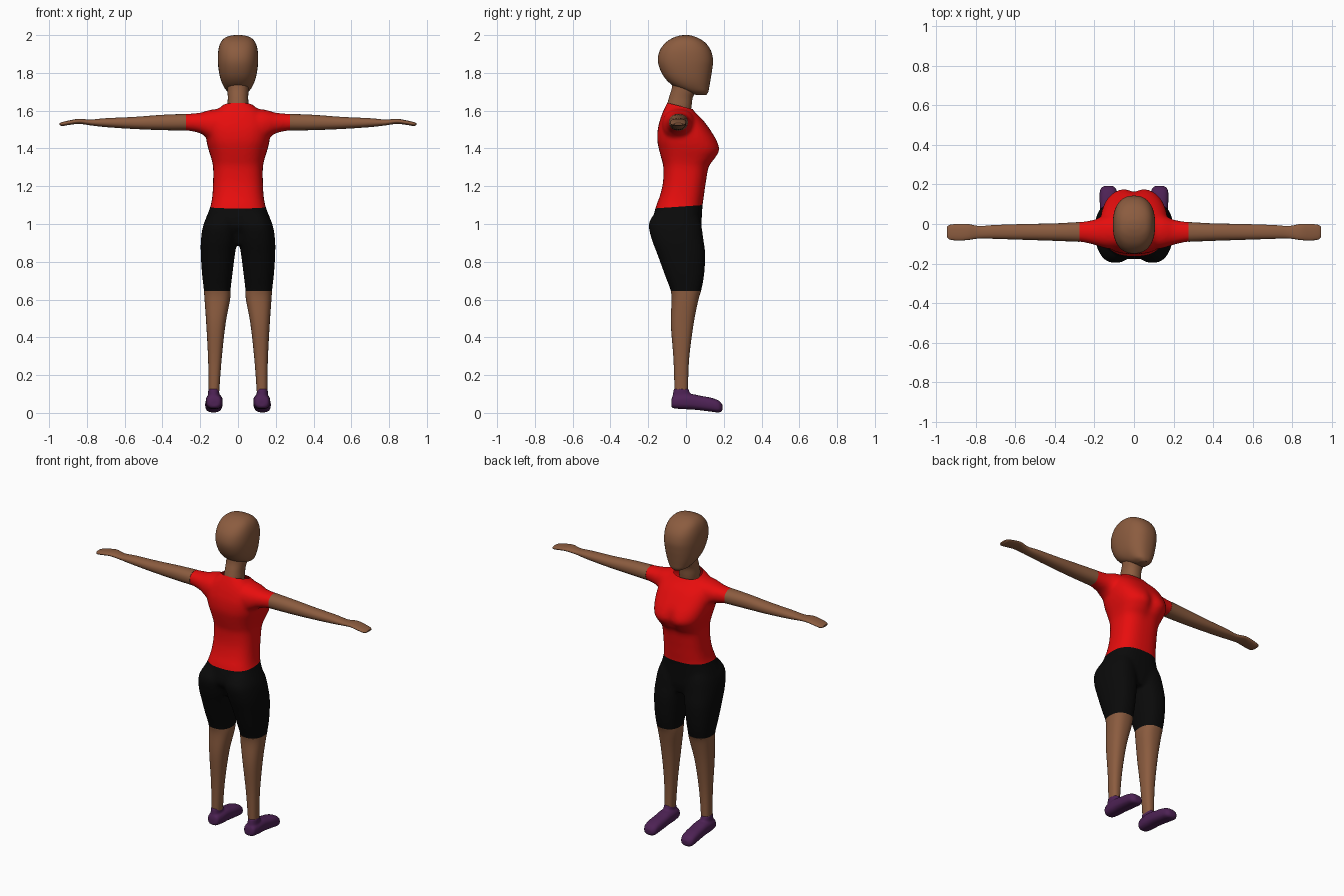
import bpy, bmesh, math
from mathutils import Vector

if "Cube" in bpy.data.objects:
    bpy.data.objects.remove(bpy.data.objects["Cube"])


def material(name, rgb):
    m = bpy.data.materials.new(name)
    m.diffuse_color = (*rgb, 1)
    m.use_nodes = True
    m.node_tree.nodes["Principled BSDF"].inputs["Base Color"].default_value = m.diffuse_color
    return m


SKIN = material("brown skin", (0.26, 0.107, 0.05))
RED = material("red cloth", (0.8, 0.004, 0.004))
BLACK = material("black cloth", (0.003, 0.003, 0.003))
PURPLE = material("purple shoe", (0.075, 0.016, 0.09))


def catmull(rows, steps):
    """Smoothly interpolate the cross-section rows."""
    out = []
    for i in range(len(rows) - 1):
        quad = rows[max(i - 1, 0)], rows[i], rows[i + 1], rows[min(i + 2, len(rows) - 1)]
        for k in range(steps):
            t = k / steps
            out.append([0.5 * (2 * b + (c - a) * t + (2 * a - 5 * b + 4 * c - d) * t * t
                               + (3 * b - a - 3 * c + d) * t ** 3) for a, b, c, d in zip(*quad)])
    return out + [list(rows[-1])]


def loft(bm, axis, rows, n=2.2, side=1, steps=5, count=36):
    """Rounded sections (position, a min, a max, b min, b max) along an axis."""
    rings = []
    for p, a0, a1, b0, b1 in catmull(rows, steps):
        ring = []
        for j in range(count):
            t = 2 * math.pi * j / count
            c, s = math.cos(t), math.sin(t)
            a = (a0 + a1) / 2 + (a1 - a0) / 2 * math.copysign(abs(c) ** (2 / n), c)
            b = (b0 + b1) / 2 + (b1 - b0) / 2 * math.copysign(abs(s) ** (2 / n), s)
            x, y, z = {"x": (p, a, b), "y": (a, p, b), "z": (a, b, p)}[axis]
            ring.append(bm.verts.new((x * side, y, z)))
        rings.append(ring)
    faces = [bm.faces.new(rings[0]), bm.faces.new(rings[-1])]
    for r, q in zip(rings, rings[1:]):
        for j in range(count):
            k = (j + 1) % count
            faces.append(bm.faces.new((r[j], r[k], q[k], q[j])))
    bmesh.ops.recalc_face_normals(bm, faces=faces)


def finish(bm, name, mat):
    me = bpy.data.meshes.new(name)
    bm.to_mesh(me)
    bm.free()
    ob = bpy.data.objects.new(name, me)
    bpy.context.collection.objects.link(ob)
    me.materials.append(mat)
    bpy.ops.object.select_all(action="DESELECT")
    ob.select_set(True)
    bpy.context.view_layer.objects.active = ob
    bpy.ops.object.shade_smooth_by_angle(angle=math.radians(50))
    return ob


def fuse(bm, voxel, repeat):
    """Merge overlapping lofts into one soft skin."""
    ob = finish(bm, "blend_helper", SKIN)
    r = ob.modifiers.new("remesh", "REMESH")
    r.mode, r.voxel_size = "VOXEL", voxel
    s = ob.modifiers.new("smooth", "SMOOTH")
    s.factor, s.iterations = 0.5, repeat
    dg = bpy.context.evaluated_depsgraph_get()
    me = bpy.data.meshes.new_from_object(ob.evaluated_get(dg))
    out = bmesh.new()
    out.from_mesh(me)
    bpy.data.objects.remove(ob)
    bpy.data.meshes.remove(me)
    return out


def cut(bm, co, no):
    """Remove everything on the normal's side of a plane."""
    bmesh.ops.bisect_plane(bm, geom=bm.verts[:] + bm.edges[:] + bm.faces[:],
                           plane_co=Vector(co), plane_no=Vector(no), clear_outer=True)


def wide(rows):
    """Rows (z, half width, back y, front y) to full centred sections."""
    return [(z, -w, w, b, f) for z, w, b, f in rows]


TORSO = wide([(.89, .13, -.12, .065), (.95, .172, -.15, .08), (1.0, .180, -.178, .082),
              (1.09, .147, -.16, .087), (1.15, .136, -.138, .095), (1.22, .132, -.122, .105),
              (1.30, .132, -.12, .121), (1.345, .141, -.13, .155), (1.39, .155, -.142, .182),
              (1.44, .167, -.152, .167), (1.50, .172, -.15, .128), (1.55, .16, -.138, .09),
              (1.59, .128, -.124, .05), (1.625, .085, -.108, .025), (1.65, .056, -.095, .03)])
NECK = wide([(1.56, .05, -.10, .02), (1.62, .056, -.102, .029), (1.67, .054, -.09, .036),
             (1.72, .057, -.075, .06), (1.78, .06, -.07, .06)])
HEAD = wide([(1.684, .026, .05, .108), (1.70, .055, .0, .118), (1.73, .077, -.065, .124),
             (1.77, .093, -.11, .131), (1.82, .103, -.138, .139), (1.87, .107, -.149, .143),
             (1.92, .104, -.138, .131), (1.96, .092, -.108, .102), (1.985, .07, -.07, .064),
             (1.997, .038, -.035, .03), (2.0, .012, -.012, .01)])
SHOULDER = [(.04, -.13, .06, 1.43, 1.61), (.13, -.125, .05, 1.44, 1.607),
            (.17, -.115, .036, 1.46, 1.598), (.20, -.105, .022, 1.48, 1.589)]
ARM = [(.275, -.09, .01, 1.495, 1.583), (.40, -.085, .003, 1.497, 1.578),
       (.55, -.08, .0, 1.503, 1.567), (.70, -.075, -.005, 1.513, 1.56),
       (.78, -.073, -.01, 1.522, 1.553), (.84, -.081, .0, 1.53, 1.557),
       (.89, -.083, .0, 1.525, 1.549), (.93, -.079, -.004, 1.519, 1.54),
       (.945, -.066, -.016, 1.524, 1.534)]
SHIN = [(.09, .101, .155, -.06, .01), (.28, .087, .158, -.066, .016), (.47, .066, .168, -.08, .04),
        (.60, .042, .177, -.076, .066), (.645, .04, .18, -.08, .08)]
THIGH = [(.73, .03, .19, -.112, .096), (.84, .016, .197, -.152, .102), (.92, .004, .196, -.182, .092),
         (1.0, .003, .182, -.197, .08), (1.06, .02, .15, -.165, .06)]
FOOT = [(-.078, .105, .145, .035, .065), (-.068, .09, .163, .025, .09), (-.02, .082, .17, .02, .10),
        (.03, .081, .171, .018, .10), (.08, .081, .172, .013, .09), (.13, .083, .174, .007, .081),
        (.17, .087, .172, .002, .067), (.187, .098, .16, .007, .052), (.193, .11, .148, .016, .042)]
CUFF = [(.035, .088, .165, -.074, .045), (.08, .097, .16, -.072, .03), (.128, .1, .157, -.065, .013)]

# Trunk: torso, neck base, shoulders and thighs blended together
bm = bmesh.new()
loft(bm, "z", TORSO, n=2.6)
loft(bm, "z", NECK)
for side in (1, -1):
    loft(bm, "x", SHOULDER + ARM[:3], side=side)
    loft(bm, "z", SHIN[2:] + THIGH, side=side, n=2.4)
trunk = fuse(bm, 0.0095, 9)
for v in trunk.verts:
    # shallow valley between the two sides of the chest
    if v.co.y > 0.05:
        v.co.y -= .018 * math.exp(-(v.co.x / .035) ** 2 - ((v.co.z - 1.39) / .06) ** 2)

HEM, HEM_DIR = Vector((0, -.03, 1.092)), Vector((0, -.07, 1))

# Shirt: trunk between waist, collar and sleeve ends
shirt = trunk.copy()
cut(shirt, HEM, -HEM_DIR)
cut(shirt, (0, -.1, 1.642), (0, .25, 1))
for side in (1, -1):
    cut(shirt, (.275 * side, 0, 0), (side, 0, 0))
finish(shirt, "shirt", RED)

# Shorts: trunk between waist and knees
cut(trunk, HEM, HEM_DIR)
cut(trunk, (0, 0, .645), (0, 0, -1))
finish(trunk, "shorts", BLACK)

# Head and neck
bm = bmesh.new()
loft(bm, "z", HEAD, n=2.35, count=48)
finish(bm, "head", SKIN)
bm = bmesh.new()
loft(bm, "z", NECK)
finish(bm, "neck", SKIN)

# Limbs and shoes on both sides
for side, label in ((1, "right"), (-1, "left")):
    bm = bmesh.new()
    loft(bm, "x", ARM, side=side)
    finish(bm, label + "_arm", SKIN)
    bm = bmesh.new()
    loft(bm, "z", SHIN, side=side, n=2.4)
    finish(bm, label + "_leg", SKIN)
    bm = bmesh.new()
    loft(bm, "y", FOOT, side=side, n=2.6)
    loft(bm, "z", CUFF, side=side)
    finish(fuse(bm, 0.006, 4), label + "_shoe", PURPLE)
